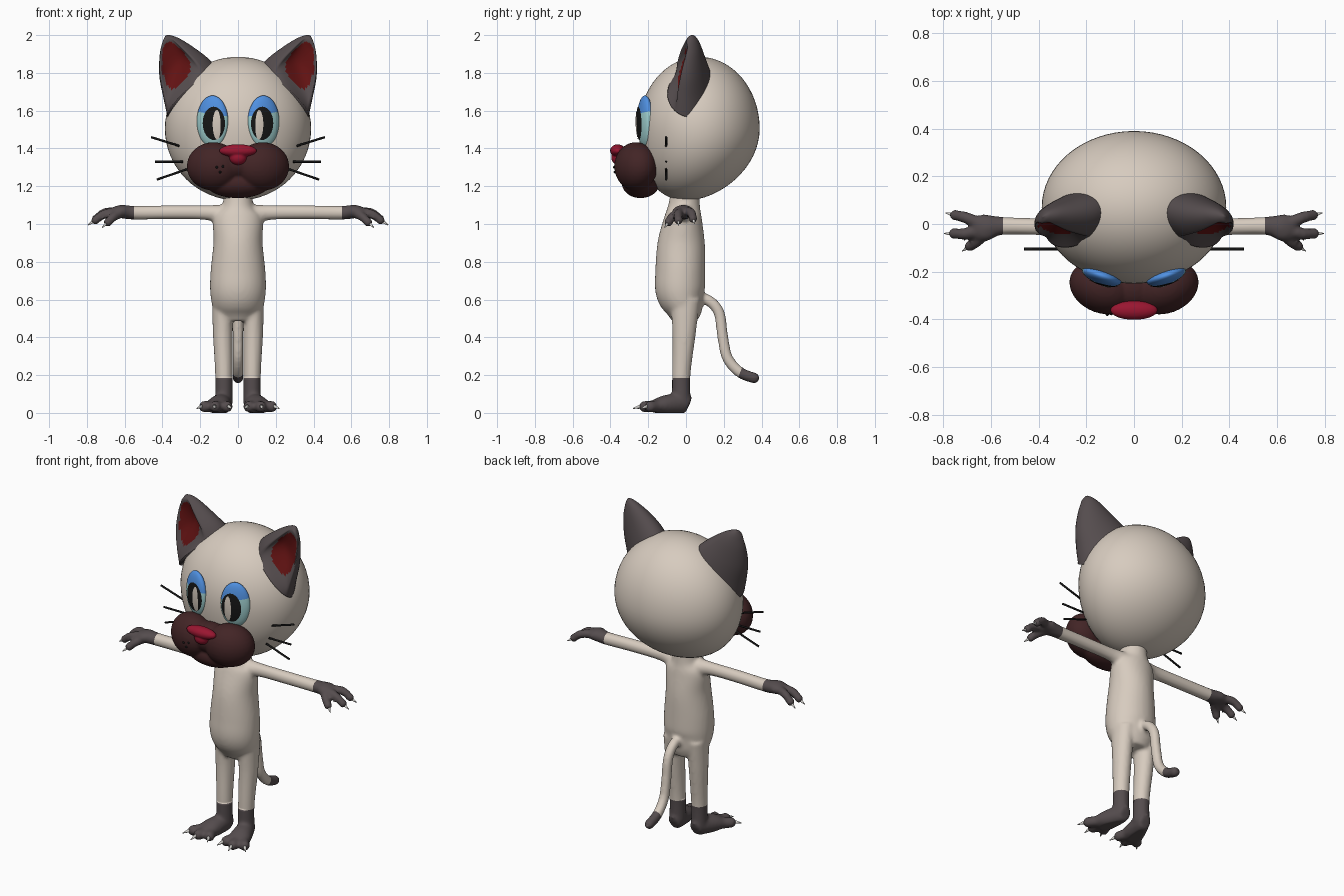
import bpy, bmesh, math
from mathutils import Vector, Matrix

if "Cube" in bpy.data.objects:
    bpy.data.objects.remove(bpy.data.objects["Cube"])


def material(name, r, g, b):
    m = bpy.data.materials.new(name)
    m.use_nodes = True
    m.diffuse_color = (r, g, b, 1)
    node = next(n for n in m.node_tree.nodes if n.type == 'BSDF_PRINCIPLED')
    node.inputs["Base Color"].default_value = (r, g, b, 1)
    node.inputs["Roughness"].default_value = 0.7
    return m


CREAM = material("cream fur", .68, .60, .52)
DARK = material("dark grey fur", .09, .073, .076)
MAROON = material("maroon muzzle", .055, .018, .019)
RED = material("nose red", .32, .008, .03)
EAR_RED = material("inner ear red", .12, .006, .006)
BLUE = material("eyelid blue", .08, .28, .75)
CYAN = material("pale cyan", .35, .63, .63)
BLACK = material("black", .008, .008, .008)
CLAW = material("claw white", .72, .70, .67)


def finish(bm, name, *mats):
    bmesh.ops.recalc_face_normals(bm, faces=bm.faces[:])
    for f in bm.faces:
        f.smooth = True
    me = bpy.data.meshes.new(name)
    bm.to_mesh(me)
    bm.free()
    for m in mats:
        me.materials.append(m)
    ob = bpy.data.objects.new(name, me)
    bpy.context.scene.collection.objects.link(ob)
    return ob


def ball(bm, loc, radii, turn=0, seg=32):
    mat = Matrix.Translation(loc) @ Matrix.Rotation(turn, 4, 'Z') @ Matrix.Diagonal((*radii, 1))
    return bmesh.ops.create_uvsphere(bm, u_segments=seg, v_segments=seg // 2, radius=1, matrix=mat)["verts"]


def spline(stations, n=6):
    """Smooth interpolation through tuples of equal length."""
    p = [stations[0]] + list(stations) + [stations[-1]]
    out = []
    for i in range(1, len(p) - 2):
        for k in range(n):
            t = k / n
            out.append([.5 * (2 * b + (c - a) * t + (2 * a - 5 * b + 4 * c - d) * t ** 2
                              + (3 * b - a - 3 * c + d) * t ** 3)
                        for a, b, c, d in zip(*p[i - 1:i + 3])])
    return out + [list(stations[-1])]


def skin(bm, rings):
    """Bridge rings of points and close both ends."""
    vs = [[bm.verts.new(p) for p in r] for r in rings]
    n = len(vs[0])
    sides = [[bm.faces.new((a[j], a[(j + 1) % n], b[(j + 1) % n], b[j])) for j in range(n)]
             for a, b in zip(vs, vs[1:])]
    bm.faces.new(vs[0])
    bm.faces.new(vs[-1])
    return sides


def loft(bm, stations, ref=(0, 1, 0), sides=20):
    """Stations are x, y, z, half width across ref, half width along ref."""
    st = spline(stations) if len(stations) > 2 else stations
    rings = []
    for i, s in enumerate(st):
        d = (Vector(st[min(i + 1, len(st) - 1)][:3]) - Vector(st[max(i - 1, 0)][:3])).normalized()
        u = d.cross(Vector(ref)).normalized()
        v = u.cross(d)
        rings.append([Vector(s[:3]) + u * s[3] * math.cos(a) + v * s[4] * math.sin(a)
                      for a in (math.tau * k / sides for k in range(sides))])
    skin(bm, rings)


def digit(bm, points, r, ref):
    loft(bm, [(*p, r * (1 - .1 * i), r * (1 - .1 * i)) for i, p in enumerate(points)], ref)
    ball(bm, points[-1], [r * .9] * 3, seg=16)


def fuse(bm, name, voxel, smooth):
    """Melt overlapping solids into one skin and return it as a bmesh."""
    tmp = finish(bm, name)
    rm = tmp.modifiers.new("remesh", 'REMESH')
    rm.mode, rm.voxel_size = 'VOXEL', voxel
    sm = tmp.modifiers.new("smooth", 'SMOOTH')
    sm.factor, sm.iterations = .5, smooth
    deps = bpy.context.evaluated_depsgraph_get()
    me = bpy.data.meshes.new_from_object(tmp.evaluated_get(deps))
    out = bmesh.new()
    out.from_mesh(me)
    bpy.data.objects.remove(tmp)
    bpy.data.meshes.remove(me)
    return out


def cut(bm, co, no):
    bmesh.ops.bisect_plane(bm, geom=bm.verts[:] + bm.edges[:] + bm.faces[:], plane_co=co, plane_no=no)


# Body, limbs and tail
body = bmesh.new()
claws = bmesh.new()
loft(body, [(0, -.005, 1.17, .075, .075), (0, -.01, 1.09, .085, .085), (0, -.015, 1.03, .13, .10),
            (0, -.025, .9, .13, .125), (0, -.03, .75, .145, .132), (0, -.03, .64, .147, .13),
            (0, -.01, .55, .13, .10), (0, -.005, .49, .09, .07)], sides=40)
tail = [(0, .05, .61), (0, .12, .595), (0, .175, .53), (0, .195, .40), (0, .22, .29),
        (0, .285, .215), (0, .36, .185)]
loft(body, [(*p, .029, .029) for p in tail], (1, 0, 0))
ball(body, tail[-1], (.03, .031, .029), seg=16)

for s in (1, -1):
    loft(body, [(s * .08, -.005, .60, .058, .08), (s * .08, -.01, .42, .053, .062),
                (s * .075, -.025, .2, .046, .049), (s * .075, -.025, .05, .047, .05)])
    loft(body, [(s * .06, -.01, 1.045, .06, .06), (s * .16, -.012, 1.06, .037, .04),
                (s * .35, -.012, 1.062, .036, .037), (s * .55, -.008, 1.06, .038, .037),
                (s * .62, -.015, 1.066, .057, .035), (s * .66, -.02, 1.06, .05, .028)], (0, 0, 1))
    # Feet with toes
    loft(body, [(s * .075, .015, .04, .035, .045), (s * .077, -.02, .05, .045, .055),
                (s * .1, -.11, .042, .062, .052), (s * .115, -.17, .034, .068, .034)], (0, 0, 1))
    for x, y in ((.058, -.2), (.12, -.22), (.178, -.19)):
        digit(body, [(s * .1, -.1, .036), (s * x, y, .033)], .034, (0, 0, 1))
        out = Vector((x - .1, y + .1, 0)).normalized()
        tip = Vector((x, y, .035)) + out * .02
        end = tip + out * .042 - Vector((0, 0, .012))
        loft(claws, [(s * p.x, p.y, p.z, r, r) for p, r in ((tip, .011), (end, .002))], (0, 0, 1), 12)
    # Hands with fingers
    for mid, end in (((.70, .025, 1.062), (.75, .037, 1.028)),
                     ((.70, -.04, 1.055), (.755, -.04, 1.02)),
                     ((.655, -.07, 1.04), (.688, -.092, 1.01))):
        pts = [(s * x, y, z) for x, y, z in ((.61, -.015, 1.062), mid, end)]
        digit(body, pts, .027, (0, 0, 1))
        out = (Vector(pts[2]) - Vector(pts[1])).normalized()
        a, b = Vector(pts[2]) + out * .013, Vector(pts[2]) + out * .048
        loft(claws, [(*a, .009, .009), (*b, .002, .002)], (0, 0, 1), 12)

body = fuse(body, "body", .010, 5)
for v in body.verts:
    v.co.z = max(v.co.z, 0)
tail_cut = (Vector((0, .285, .21)), Vector((0, 1, -.4)))
cut(body, (0, 0, .185), (0, 0, 1))
cut(body, (.55, 0, 0), (1, 0, 0))
cut(body, (-.55, 0, 0), (1, 0, 0))
cut(body, *tail_cut)
for f in body.faces:
    c = f.calc_center_median()
    on_tail_tip = (c - tail_cut[0]).dot(tail_cut[1]) > 0
    on_foot = c.z < .185 and c.y < .1
    f.material_index = int(on_foot or abs(c.x) > .55 or on_tail_tip)
finish(body, "body", CREAM, DARK)
finish(claws, "claws", CLAW)

# Head, narrowing forward below
head = bmesh.new()
for v in ball(head, (0, .07, 1.505), (.387, .32, .38), seg=64):
    low = max(0, (1.505 - v.co.z) / .38)
    v.co.y -= .07 * low ** 2
finish(head, "head", CREAM)

# Ears with a hollow red front
EAR = [(.235, .03, 1.69, .18, .14, 0), (.275, .025, 1.77, .155, .12, .55),
       (.325, .025, 1.855, .118, .088, 1), (.36, .03, 1.93, .072, .055, .7),
       (.376, .032, 1.975, .033, .03, 0), (.381, .033, 1.996, .006, .006, 0)]
for s, side in ((1, "left"), (-1, "right")):
    bm = bmesh.new()
    across, front = Vector((-.71, 0, .70)), Vector((.4, -.92, 0))
    rings, dents = [], []
    for x, y, z, a, b, hollow in spline(EAR, 10):
        ring, row = [], []
        for k in range(72):
            t = math.tau * k / 72
            window = max(0, 1 - (math.cos(t) / .75) ** 2) if math.sin(t) > 0 else 0
            dent = hollow * window ** .7
            p = Vector((x, y, z)) + across * a * math.cos(t) + front * b * (math.sin(t) - .95 * dent)
            ring.append((s * p.x, p.y, p.z))
            row.append(dent)
        rings.append(ring)
        dents.append(row)
    for row, faces in zip(dents, skin(bm, rings)):
        for d, f in zip(row, faces):
            f.material_index = int(d > .38)
    finish(bm, side + "_ear", DARK, EAR_RED)

# Muzzle and nose
muzzle = bmesh.new()
for s in (1, -1):
    ball(muzzle, (s * .13, -.265, 1.305), (.145, .11, .128), s * .35)
ball(muzzle, (0, -.24, 1.215), (.17, .10, .078))
ball(muzzle, (0, -.265, 1.32), (.13, .10, .09))
finish(fuse(muzzle, "muzzle", .008, 4), "muzzle", MAROON)
nose = bmesh.new()
ball(nose, (0, -.362, 1.388), (.10, .04, .034))
ball(nose, (0, -.358, 1.352), (.046, .038, .04))
finish(fuse(nose, "nose", .005, 3), "nose", RED)
dots = bmesh.new()
for x, y, z in ((-.112, -.379, 1.30), (-.08, -.375, 1.305), (-.095, -.376, 1.275)):
    ball(dots, (x, y, z), (.007, .007, .007), seg=12)
finish(dots, "muzzle_dots", BLACK)

# Eyes with lid, pupil and shine
RX, RY, RZ = .087, .036, .137
for s, side in ((1, "left"), (-1, "right")):
    place = Matrix.Translation((s * .135, -.217, 1.543)) @ Matrix.Rotation(s * .33, 4, 'Z')
    bm = bmesh.new()
    ball(bm, (0, 0, 0), (RX, RY, RZ), seg=48)
    lid = Vector((s * -.15, 0, 1))
    cut(bm, (0, 0, .04), lid)
    for f in bm.faces:
        f.material_index = int((f.calc_center_median() - Vector((0, 0, .04))).dot(lid) > 0)
    bm.transform(place)
    finish(bm, side + "_eye", CYAN, BLUE)
    for part, mat, x, z, w, h, lift in (("pupil", BLACK, -.017, -.01, .06, .088, .003),
                                        ("shine", CREAM, -.036, -.018, .021, .078, .006)):
        bm = bmesh.new()
        ball(bm, (s * x, 0, z), (w, .05, h), seg=40)
        bmesh.ops.delete(bm, geom=[v for v in bm.verts if v.co.y > .001], context='VERTS')
        for v in bm.verts:
            v.co.y = -lift - RY * math.sqrt(max(0, 1 - (v.co.x / RX) ** 2 - (v.co.z / RZ) ** 2))
        bm.transform(place)
        finish(bm, side + "_" + part, mat)

# Whiskers
whiskers = bmesh.new()
for s in (1, -1):
    for x0, z0, x1, z1 in ((.31, 1.413, .46, 1.46), (.29, 1.33, .44, 1.33), (.27, 1.29, .43, 1.235)):
        loft(whiskers, [(s * x0, -.105, z0, .006, .006), (s * x1, -.105, z1, .006, .006)], sides=8)
finish(whiskers, "whiskers", BLACK)
